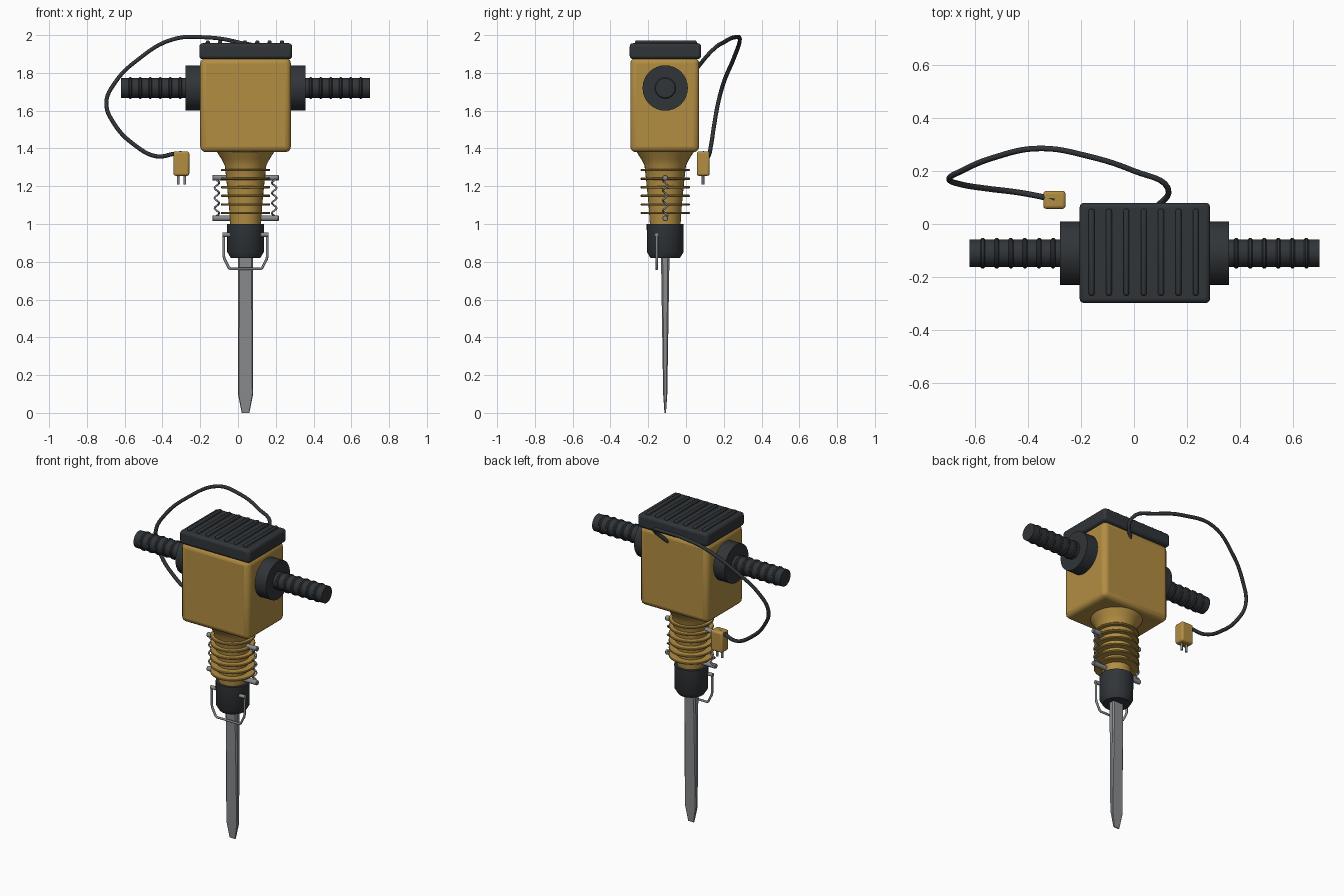
import bpy, bmesh
from math import pi, sin, cos, radians
from mathutils import Matrix

if "Cube" in bpy.data.objects:
    bpy.data.objects.remove(bpy.data.objects["Cube"])

CX, CY = 0.04, -0.11          # tool axis


def material(name, rgb):
    m = bpy.data.materials.new(name)
    m.diffuse_color = (*rgb, 1)
    m.use_nodes = True
    m.node_tree.nodes["Principled BSDF"].inputs["Base Color"].default_value = m.diffuse_color
    return m


YELLOW = material("yellow_paint", (0.45, 0.27, 0.055))
BLACK = material("black_rubber", (0.03, 0.035, 0.04))
METAL = material("steel", (0.25, 0.26, 0.27))


def finish(name, bm, mat, bevel=0, segments=3):
    bmesh.ops.recalc_face_normals(bm, faces=bm.faces)
    me = bpy.data.meshes.new(name)
    bm.to_mesh(me)
    bm.free()
    ob = bpy.data.objects.new(name, me)
    bpy.context.collection.objects.link(ob)
    me.materials.append(mat)
    if bevel:
        b = ob.modifiers.new("bevel", 'BEVEL')
        b.width, b.segments = bevel, segments
    bpy.ops.object.select_all(action='DESELECT')
    ob.select_set(True)
    bpy.context.view_layer.objects.active = ob
    bpy.ops.object.shade_smooth_by_angle(angle=radians(35))
    return ob


def box(name, lo, hi, mat, bevel=0, segments=3):
    bm = bmesh.new()
    size = [b - a for a, b in zip(lo, hi)]
    mid = [(a + b) / 2 for a, b in zip(lo, hi)]
    bmesh.ops.create_cube(bm, size=1, matrix=Matrix.Translation(mid) @ Matrix.Diagonal((*size, 1)))
    return finish(name, bm, mat, bevel, segments)


def lathe(name, profile, mat, matrix, n=32):
    """Revolve (radius, height) pairs round local z and cap both ends."""
    bm = bmesh.new()
    rings = [[bm.verts.new((r * cos(2 * pi * i / n), r * sin(2 * pi * i / n), h)) for i in range(n)]
             for r, h in profile]
    for a, b in zip(rings, rings[1:]):
        for i in range(n):
            j = (i + 1) % n
            bm.faces.new((a[i], a[j], b[j], b[i]))
    bm.faces.new(rings[0])
    bm.faces.new(rings[-1])
    bm.transform(matrix)
    return finish(name, bm, mat)


def wire(name, points, radius, mat, smooth=False):
    cu = bpy.data.curves.new(name, 'CURVE')
    cu.dimensions = '3D'
    cu.bevel_depth, cu.bevel_resolution, cu.use_fill_caps = radius, 2, True
    cu.resolution_u = 6
    if smooth:
        sp = cu.splines.new('BEZIER')
        sp.bezier_points.add(len(points) - 1)
        for p, co in zip(sp.bezier_points, points):
            p.co = co
            p.handle_left_type = p.handle_right_type = 'AUTO'
    else:
        sp = cu.splines.new('POLY')
        sp.points.add(len(points) - 1)
        for p, co in zip(sp.points, points):
            p.co = (*co, 1)
        sp.use_smooth = True
    ob = bpy.data.objects.new(name, cu)
    bpy.context.collection.objects.link(ob)
    cu.materials.append(mat)
    return ob


AXIS = Matrix.Translation((CX, CY, 0))


def sideways(s, z, y=CY):
    """Local z points outward along x on side s."""
    return Matrix.Translation((CX, y, z)) @ Matrix.Rotation(s * pi / 2, 4, 'Y')


# Motor housing and ribbed cap
box("motor_housing", (-0.2, -0.295, 1.38), (0.28, 0.07, 1.88), YELLOW, 0.03)
box("top_cap", (-0.205, -0.298, 1.873), (0.287, 0.08, 1.957), BLACK, 0.017)
for i in range(7):
    x = -0.16 + i * 0.0655
    box("cap_rib", (x - 0.011, -0.27, 1.94), (x + 0.011, 0.057, 1.972), BLACK, 0.008, 2)

# Neck with cooling fins, chuck below
lathe("neck", [(0.08, 0.98), (0.088, 1.1), (0.1, 1.22), (0.11, 1.31), (0.128, 1.345), (0.157, 1.39)],
      YELLOW, AXIS)
for i in range(6):
    z, r = 1.058 + i * 0.0455, 0.13
    lathe("neck_fin", [(0.07, z - 0.006), (r - 0.003, z - 0.006), (r, z - 0.003), (r, z + 0.003),
                       (r - 0.003, z + 0.006), (0.07, z + 0.006)], YELLOW, AXIS)
lathe("chuck", [(0.078, 0.82), (0.097, 0.852), (0.098, 1.0), (0.07, 1.0)], BLACK, AXIS)

# Chisel: chamfered flat bar tapering to a narrow edge
bm = bmesh.new()
loops = []
for z, w, t in ((0.86, 0.04, 0.023), (0.1, 0.04, 0.011), (0.0, 0.02, 0.004)):
    c = t * 0.4
    pts = [(w, t - c), (w - c, t), (c - w, t), (-w, t - c), (-w, c - t), (c - w, -t), (w - c, -t), (w, c - t)]
    loops.append([bm.verts.new((CX + x, CY + y, z)) for x, y in pts])
for a, b in zip(loops, loops[1:]):
    for i in range(8):
        bm.faces.new((a[i], a[(i + 1) % 8], b[(i + 1) % 8], b[i]))
bm.faces.new(loops[0])
bm.faces.new(loops[-1])
finish("chisel", bm, METAL)

for s in (-1, 1):
    # Handle flange and ridged grip
    lathe("handle_flange", [(0.12, 0.2), (0.12, 0.318)], BLACK, sideways(s, 1.72))
    prof = [(0.052, 0.3)]
    for i in range(6):
        d = 0.345 + i * 0.053
        prof += [(0.052, d - 0.009), (0.057, d - 0.004), (0.057, d + 0.004), (0.052, d + 0.009)]
    lathe("handle_grip", prof + [(0.052, 0.66)], BLACK, sideways(s, 1.72))

    # Spring stretched between two pegs
    for z in (1.03, 1.245):
        lathe("spring_peg", [(0.015, 0.07), (0.015, 0.172), (0.012, 0.176)], METAL, sideways(s, z), 16)
    n = 64
    wire("side_spring", [(CX + s * (0.152 + 0.012 * cos(8 * pi * i / n)), CY + 0.012 * sin(8 * pi * i / n),
                          1.03 + 0.215 * i / n) for i in range(n + 1)], 0.005, METAL)

    # Retainer pivot
    lathe("retainer_pivot", [(0.011, 0.07), (0.011, 0.122)], METAL, sideways(s, 0.943, -0.155), 16)

# Retainer bail across the front of the chuck
half = [(0.115, 0.943), (0.115, 0.83), (0.112, 0.815), (0.088, 0.768), (0.08, 0.762)]
path = [(-x, z) for x, z in half] + half[::-1]
wire("retainer_bail", [(CX + x, -0.155, z) for x, z in path], 0.007, METAL)

# Power cord and plug
wire("power_cord", [(0.07, 0.05, 1.815), (0.128, 0.135, 1.915), (0.0, 0.2, 1.962), (-0.17, 0.255, 1.988),
                    (-0.35, 0.285, 1.976), (-0.53, 0.25, 1.87), (-0.65, 0.2, 1.75), (-0.697, 0.17, 1.64),
                    (-0.655, 0.15, 1.53), (-0.55, 0.133, 1.42), (-0.43, 0.118, 1.358),
                    (-0.335, 0.1, 1.372), (-0.298, 0.092, 1.375)], 0.011, BLACK, True)
box("plug", (-0.342, 0.057, 1.255), (-0.258, 0.125, 1.384), YELLOW, 0.012)
for x in (-0.317, -0.282):
    lathe("plug_prong", [(0.007, 1.21), (0.007, 1.27)], METAL, Matrix.Translation((x, 0.09, 0)), 12)
